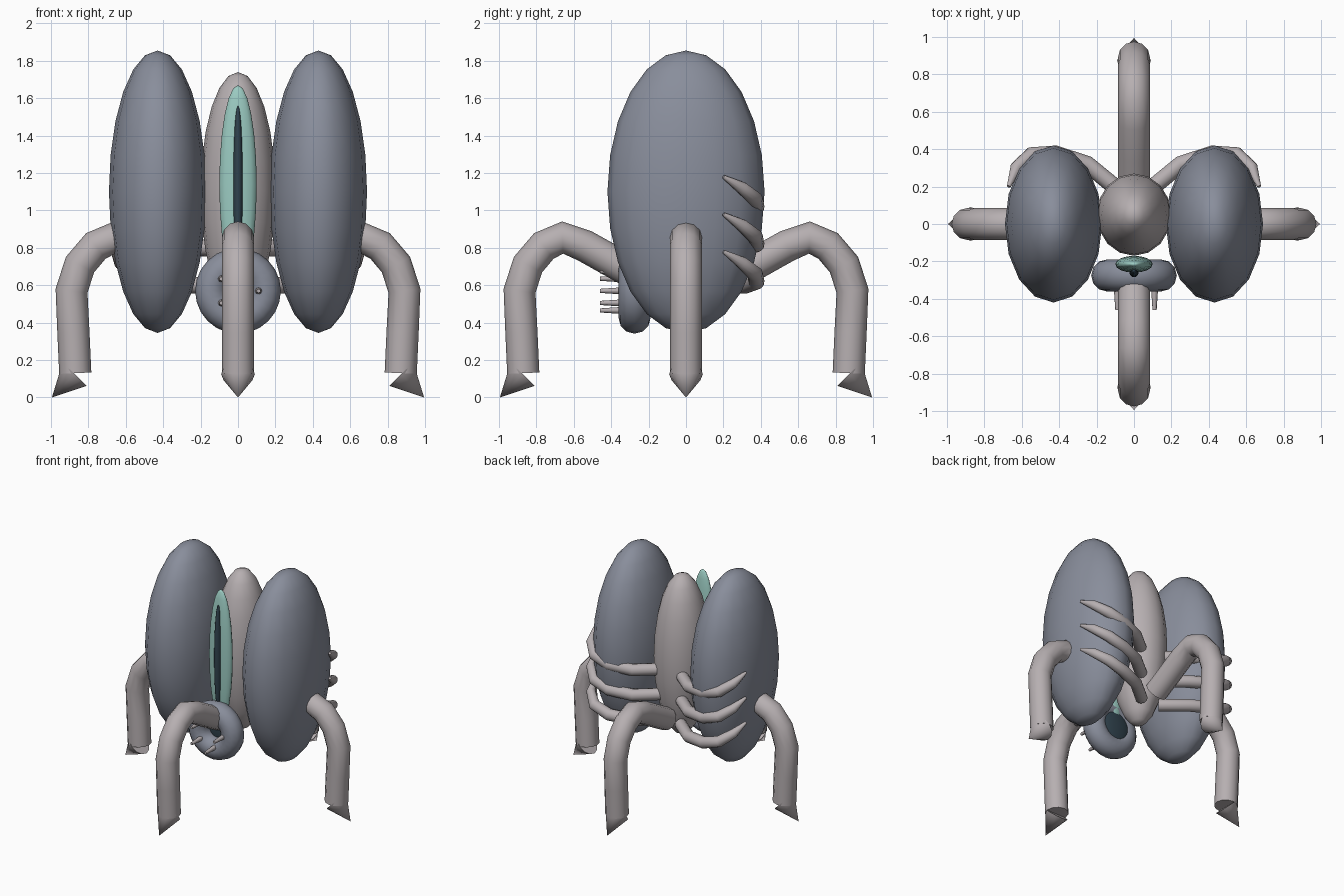
import bpy, math
from mathutils import Vector, Matrix

cube = bpy.data.objects.get("Cube")
if cube:
    bpy.data.objects.remove(cube, do_unlink=True)


def material(name, rgb):
    m = bpy.data.materials.new(name)
    m.use_nodes = True
    m.diffuse_color = (*rgb, 1)
    m.node_tree.nodes["Principled BSDF"].inputs["Base Color"].default_value = (*rgb, 1)
    return m


BONE = material("pale warm grey", (0.47, 0.43, 0.44))
SLATE = material("slate grey", (0.25, 0.27, 0.33))
TEAL = material("soft teal", (0.33, 0.60, 0.54))
DARK = material("dark blue grey", (0.03, 0.055, 0.075))


def finish(name, mat):
    ob = bpy.context.object
    ob.name = name
    ob.data.materials.append(mat)
    bpy.ops.object.transform_apply(location=False, rotation=True, scale=True)
    bpy.ops.object.shade_smooth_by_angle(angle=math.radians(50))
    return ob


def ellipsoid(name, mat, loc, radii, segments=16, rings=12):
    bpy.ops.mesh.primitive_uv_sphere_add(segments=segments, ring_count=rings, radius=1, location=loc)
    bpy.context.object.scale = radii
    return finish(name, mat)


def cone(name, mat, base, tip, r1, r2=0, sides=12):
    base, tip = Vector(base), Vector(tip)
    axis = tip - base
    bpy.ops.mesh.primitive_cone_add(vertices=sides, radius1=r1, radius2=r2, depth=axis.length,
                                    location=(base + tip) / 2,
                                    rotation=axis.to_track_quat('Z', 'Y').to_euler())
    return finish(name, mat)


def tube(name, mat, points, radii):
    cu = bpy.data.curves.new(name, 'CURVE')
    cu.dimensions = '3D'
    cu.bevel_depth = 1
    cu.bevel_resolution = 4
    cu.use_fill_caps = True
    sp = cu.splines.new('POLY')
    sp.points.add(len(points) - 1)
    for p, co, r in zip(sp.points, points, radii):
        p.co = (*co, 1)
        p.radius = r
    ob = bpy.data.objects.new(name, cu)
    bpy.context.collection.objects.link(ob)
    bpy.ops.object.select_all(action='DESELECT')
    ob.select_set(True)
    bpy.context.view_layer.objects.active = ob
    bpy.ops.object.convert(target='MESH')
    return finish(name, mat)


# Central body with the tall eye and its slit pupil
ellipsoid("body", BONE, (0, 0.05, 1.10), (0.2, 0.22, 0.64))
ellipsoid("eye", TEAL, (0, -0.215, 1.14), (0.10, 0.045, 0.53))
ellipsoid("pupil", DARK, (0, -0.25, 1.14), (0.026, 0.035, 0.42))

# Large side pods
for side, s in (("left", 1), ("right", -1)):
    ellipsoid(side + "_pod", SLATE, (s * 0.43, 0, 1.10), (0.26, 0.42, 0.755))

# Ring mouth with dark throat and blunt teeth
mouth = Vector((0, -0.275, 0.57))
bpy.ops.mesh.primitive_torus_add(major_radius=0.143, minor_radius=0.086, major_segments=24,
                                 minor_segments=12, location=mouth, rotation=(math.pi / 2, 0, 0))
finish("mouth_ring", SLATE)
ellipsoid("throat", DARK, mouth + Vector((0, 0.045, 0)), (0.15, 0.045, 0.15))
for i in range(5):
    a = math.tau * i / 5
    root = mouth + Vector((math.cos(a), 0, math.sin(a))) * 0.11
    cone(f"tooth_{i + 1}", BONE, root + Vector((0, -0.02, 0)), root + Vector((0, -0.185, 0)),
         0.022, 0.011, 8)

# Four arched legs, each ending in a pointed foot
leg_profile = [(0.25, 0.65), (0.37, 0.715), (0.54, 0.81), (0.66, 0.855), (0.76, 0.81),
               (0.845, 0.71), (0.89, 0.57), (0.88, 0.35), (0.87, 0.13)]
for k, name in enumerate(("left", "back", "right", "front")):
    turn = Matrix.Rotation(k * math.pi / 2, 3, 'Z')
    place = lambda r, z: turn @ Vector((r, 0, z))
    tube(name + "_leg", BONE, [place(*p) for p in leg_profile], [0.086] * len(leg_profile))
    cone(name + "_foot", BONE, place(0.873, 0.125), place(0.995, 0), 0.09)

# Tapered ribs clasping the backs of the pods
rib_path = [(0.08, 0.18, 0), (0.25, 0.32, 0), (0.42, 0.375, 0.02), (0.55, 0.37, 0.06),
            (0.63, 0.30, 0.12), (0.67, 0.20, 0.18)]
for side, s in (("left", 1), ("right", -1)):
    for i in range(3):
        pts = [(s * x, y, 0.6 + 0.2 * i + z) for x, y, z in rib_path]
        tube(f"{side}_rib_{i + 1}", BONE, pts, [0.045, 0.045, 0.045, 0.042, 0.034, 0.01])
